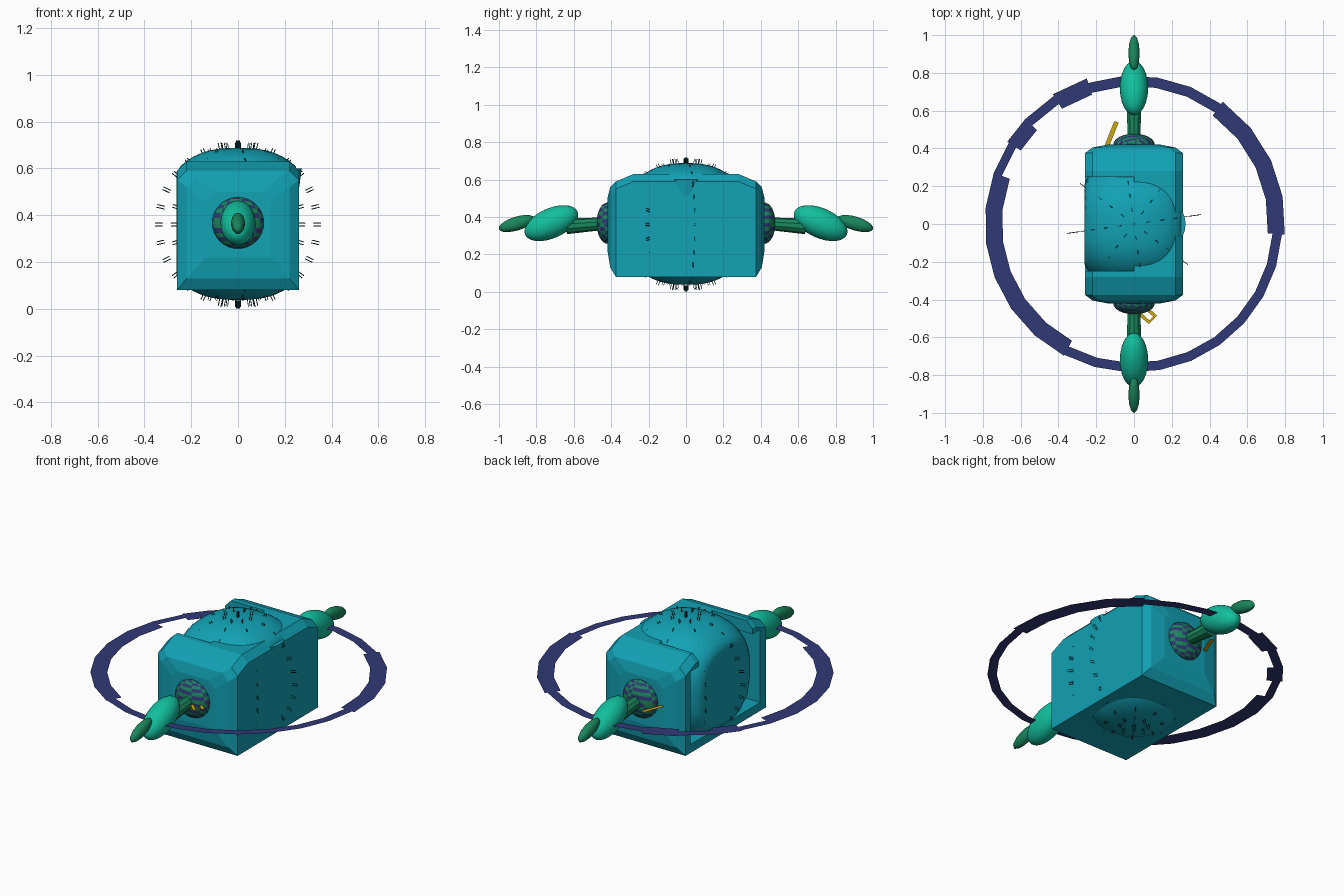
import bpy, bmesh, math
from mathutils import Matrix, Vector

if "Cube" in bpy.data.objects:
    bpy.data.objects.remove(bpy.data.objects["Cube"])

MID = 0.36  # height of the arm axis


def material(name, rgb):
    m = bpy.data.materials.new(name)
    m.use_nodes = True
    m.diffuse_color = (*rgb, 1)
    m.node_tree.nodes["Principled BSDF"].inputs["Base Color"].default_value = (*rgb, 1)
    return m


TEAL = material("teal", (0.006, 0.36, 0.46))
MINT = material("mint green", (0.006, 0.52, 0.34))
GREEN = material("deep green", (0.01, 0.24, 0.11))
NAVY = material("navy", (0.03, 0.04, 0.18))
GOLD = material("gold", (0.6, 0.4, 0.005))
DARK = material("dark teal", (0.004, 0.045, 0.06))


def add(name, bm, *mats, smooth=False):
    bmesh.ops.recalc_face_normals(bm, faces=bm.faces)
    me = bpy.data.meshes.new(name)
    bm.to_mesh(me)
    bm.free()
    for m in mats:
        me.materials.append(m)
    me.polygons.foreach_set("use_smooth", [smooth] * len(me.polygons))
    ob = bpy.data.objects.new(name, me)
    bpy.context.collection.objects.link(ob)
    return ob


def ellipsoid(center, radii, tilt=0.0, u=24, v=16):
    bm = bmesh.new()
    mat = (Matrix.Translation(center) @ Matrix.Rotation(tilt, 4, "X")
           @ Matrix.Diagonal((*radii, 1)))
    bmesh.ops.create_uvsphere(bm, u_segments=u, v_segments=v, radius=1, matrix=mat)
    return bm


def rod(bm, a, b, r1, r2, sides=10):
    a, b = Vector(a), Vector(b)
    mat = Matrix.Translation((a + b) / 2) @ (b - a).to_track_quat("Z", "Y").to_matrix().to_4x4()
    bmesh.ops.create_cone(bm, cap_ends=True, segments=sides, radius1=r1, radius2=r2,
                          depth=(b - a).length, matrix=mat)


def strip(name, points, width, mat):
    # flat ribbon along a path, lying level
    bm = bmesh.new()
    rows = []
    for i, p in enumerate(points):
        d = Vector(points[min(i + 1, len(points) - 1)]) - Vector(points[max(i - 1, 0)])
        n = Vector((-d.y, d.x)).normalized() * width / 2
        rows.append([bm.verts.new((p[0] + s * n.x, p[1] + s * n.y, MID)) for s in (1, -1)])
    for a, b in zip(rows, rows[1:]):
        bm.faces.new((a[0], b[0], b[1], a[1]))
    add(name, bm, mat)


# Faceted body: cross-sections lofted from end to end
half = [(0.42, 0.14, 0.22, 0.50), (0.405, 0.22, 0.13, 0.56),
        (0.375, 0.26, 0.08, 0.59), (0.28, 0.26, 0.08, 0.63)]
stations = [(-y, *s) for y, *s in half] + [(y, *s) for y, *s in reversed(half)]
bm = bmesh.new()
rings = []
for y, w, lo, hi in stations:
    outline = [(w, lo), (w, hi - 0.04), (w - 0.04, hi), (0.04 - w, hi), (-w, hi - 0.04), (-w, lo)]
    rings.append([bm.verts.new((x, y, z)) for x, z in outline])
for a, b in zip(rings, rings[1:]):
    for i in range(6):
        j = (i + 1) % 6
        bm.faces.new((a[i], a[j], b[j], b[i]))
bm.faces.new(rings[0])
bm.faces.new(rings[-1])
body = add("body_shell", bm, TEAL)

# Open window in the right side and the roof edge above it
for name, lo, hi in (("window_cutter", (-0.4, -0.32, 0.13), (0.2, 0.33, 0.56)),
                     ("roof_cutter", (-0.4, -0.25, 0.3), (0.0, 0.25, 0.8))):
    lo, hi = Vector(lo), Vector(hi)
    bm = bmesh.new()
    bmesh.ops.create_cube(bm, size=1, matrix=Matrix.Translation((lo + hi) / 2)
                          @ Matrix.Diagonal((*(hi - lo), 1)))
    cutter = add(name, bm, TEAL)
    cutter.hide_render = True
    cutter.hide_set(True)
    cutter.display_type = "WIRE"
    mod = body.modifiers.new(name, "BOOLEAN")
    mod.operation = "DIFFERENCE"
    mod.solver = "EXACT"
    mod.object = cutter

# Squarish inner globe, showing through roof, floor and window
bm = ellipsoid((0, 0, 0), (1, 1, 1), u=48, v=32)
for v in bm.verts:
    k = sum(abs(c) ** 2.5 for c in v.co) ** (-1 / 2.5)
    v.co *= k * 0.325
    v.co.x = max(-0.262, min(0.255, v.co.x))
    v.co.z += MID + 0.003
globe = add("inner_globe", bm, TEAL, smooth=True)

# Pointed lip of the dome over the left wall
bm = bmesh.new()
rod(bm, (0.25, 0, 0.44), (0.25, 0, 0.6), 0.002, 0.065, sides=12)
for v in bm.verts:
    v.co.x = 0.25 + (v.co.x - 0.25) * 0.35
add("dome_lip", bm, TEAL)

# Paired bristles along meridians around the globe
bm = bmesh.new()
for azimuth in (8, 53, 98, 143):
    flat = Vector((math.cos(math.radians(azimuth)), math.sin(math.radians(azimuth)), 0))
    for step in range(28):
        t = math.tau * step / 28
        d = flat * math.cos(t) + Vector((0, 0, math.sin(t)))
        side = (flat * -math.sin(t) + Vector((0, 0, math.cos(t)))) * 0.006
        for s in (-1, 1):
            base = Vector((0, 0, MID)) + side * s
            rod(bm, base + d * 0.325, base + d * 0.359, 0.002, 0.002, sides=4)
add("bristles", bm, DARK)

# Arms at both ends
for s, end in ((-1, "front"), (1, "back")):
    bm = ellipsoid((0, s * 0.42, 0.367), (0.11, 0.058, 0.11))
    for i, f in enumerate(bm.faces):
        f.material_index = 1 if (i // 2) % 2 else 0
    add(end + "_joint", bm, GREEN, NAVY, smooth=True)

    bm = bmesh.new()
    rod(bm, (0, s * 0.43, 0.365), (0, s * 0.64, 0.35), 0.033, 0.042)
    add(end + "_upper_arm", bm, GREEN)

    bm = ellipsoid((0, s * 0.72, 0.367), (0.075, 0.153, 0.08), tilt=-s * math.radians(24))
    add(end + "_forearm", bm, MINT, smooth=True)

    bm = ellipsoid((0, s * 0.905, 0.365), (0.03, 0.1, 0.037), tilt=-s * math.radians(17), u=12, v=10)
    for f in bm.faces:
        f.smooth = True
    add(end + "_hand", bm, GREEN, smooth=True)

# Flat stepped ring: start angle, end angle, inner and outer radius
bm = bmesh.new()
for a0, a1, inner, outer in ((-4, 54, 0.71, 0.8), (54, 108, 0.73, 0.785), (108, 122, 0.72, 0.81),
                             (122, 136, 0.75, 0.8), (136, 147, 0.715, 0.8), (147, 160, 0.745, 0.79),
                             (160, 242, 0.7, 0.79), (242, 356, 0.735, 0.785)):
    n = max(1, round((a1 - a0) / 13))
    prev = None
    for i in range(n + 1):
        t = math.radians(a0 + (a1 - a0) * i / n)
        row = [bm.verts.new((r * math.cos(t), r * math.sin(t), MID)) for r in (inner, outer)]
        if prev:
            bm.faces.new((prev[0], prev[1], row[1], row[0]))
        prev = row
add("orbit_ring", bm, NAVY)

# Small flat gold pieces beside the joints
strip("front_hook", [(0.03, -0.475), (0.08, -0.52), (0.112, -0.488), (0.07, -0.45)], 0.02, GOLD)
strip("back_pointer", [(-0.145, 0.41), (-0.093, 0.54)], 0.024, GOLD)
